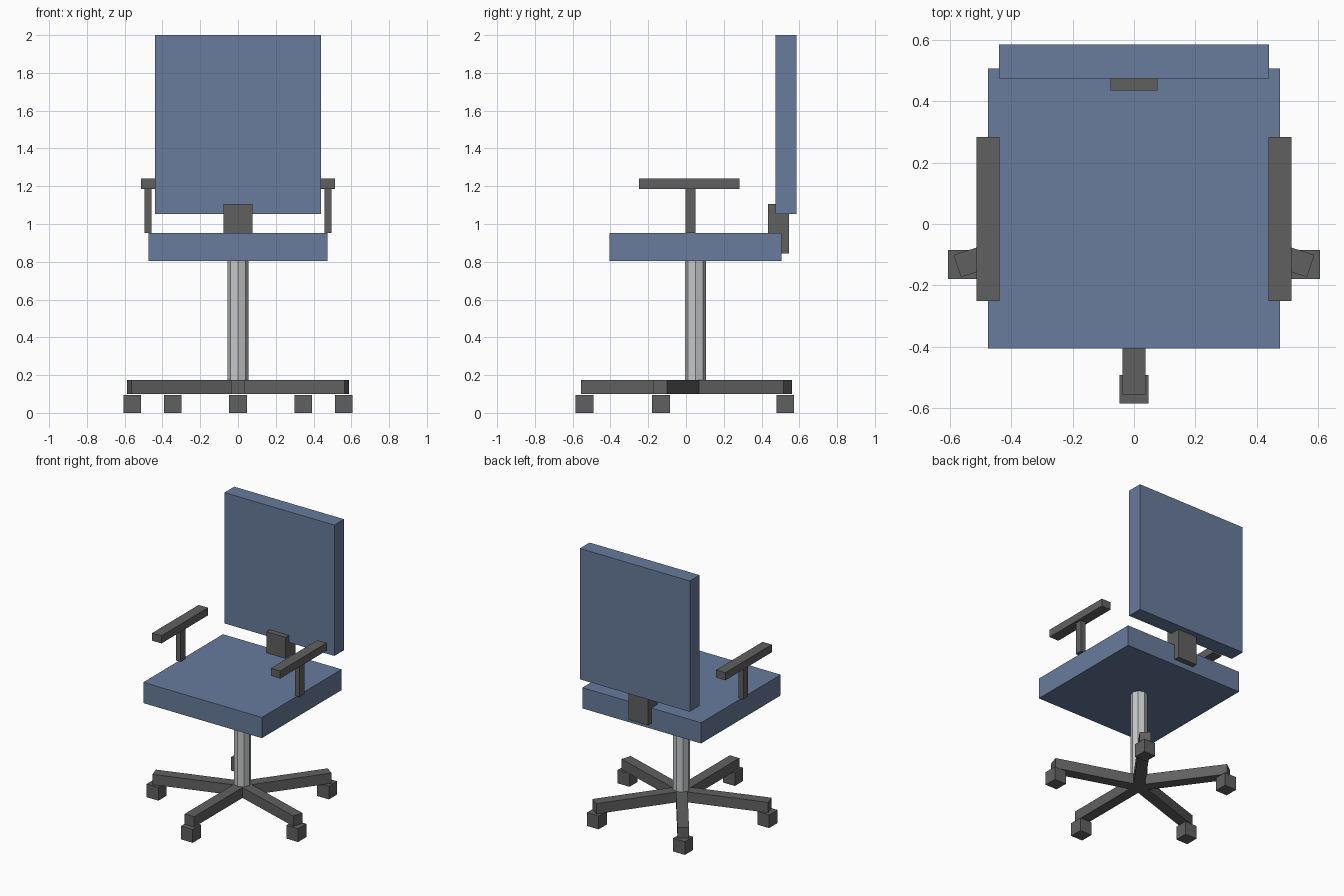
import bpy
import math
from mathutils import Matrix, Vector

old = bpy.data.objects.get("Cube")
if old:
    bpy.data.objects.remove(old, do_unlink=True)


def material(name, colour):
    m = bpy.data.materials.new(name)
    m.use_nodes = True
    m.diffuse_color = (*colour, 1)
    m.node_tree.nodes["Principled BSDF"].inputs["Base Color"].default_value = (*colour, 1)
    return m


blue = material("blue fabric", (0.14, 0.2, 0.335))
grey = material("dark grey plastic", (0.118, 0.118, 0.118))
silver = material("silver metal", (0.56, 0.57, 0.58))


def box(name, x, y, z, mat, transform=Matrix()):
    """Box given by its (low, high) range along each axis."""
    bpy.ops.mesh.primitive_cube_add(size=1)
    ob = bpy.context.object
    ob.name = name
    ranges = (x, y, z)
    centre = Vector([(a + b) / 2 for a, b in ranges])
    size = [b - a for a, b in ranges]
    ob.data.transform(transform @ Matrix.Translation(centre) @ Matrix.Diagonal((*size, 1)))
    ob.data.materials.append(mat)
    return ob


# Cushions and the bracket joining them
box("seat", (-0.475, 0.475), (-0.405, 0.506), (0.803, 0.953), blue)
box("backrest", (-0.44, 0.44), (0.474, 0.585), (1.053, 2.0), blue)
box("back_bracket", (-0.077, 0.077), (0.434, 0.546), (0.843, 1.105), grey)

# Armrests
for side, name in ((1, "left"), (-1, "right")):
    box(name + "_armrest", sorted((side * 0.438, side * 0.513)), (-0.25, 0.283),
        (1.185, 1.24), grey)
    box(name + "_armrest_post", sorted((side * 0.457, side * 0.496)), (-0.003, 0.05),
        (0.953, 1.185), grey)

# Column
hub_y = 0.05
bpy.ops.mesh.primitive_cylinder_add(vertices=8, radius=0.056, depth=0.66,
                                    location=(0, hub_y, 0.475))
column = bpy.context.object
column.name = "column"
column.data.materials.append(silver)

# Five-star base with square casters
for i in range(5):
    angle = math.radians(72 * i - 90)
    turn = Matrix.Translation((0, hub_y, 0)) @ Matrix.Rotation(angle, 4, "Z")
    box(f"base_leg_{i + 1}", (0, 0.605), (-0.038, 0.038), (0.1, 0.175), grey, turn)
    cx = 0.588 * math.cos(angle)
    cy = hub_y + 0.588 * math.sin(angle)
    h = 0.047
    box(f"caster_{i + 1}", (cx - h, cx + h), (cy - h, cy + h), (0, 0.096), grey)
